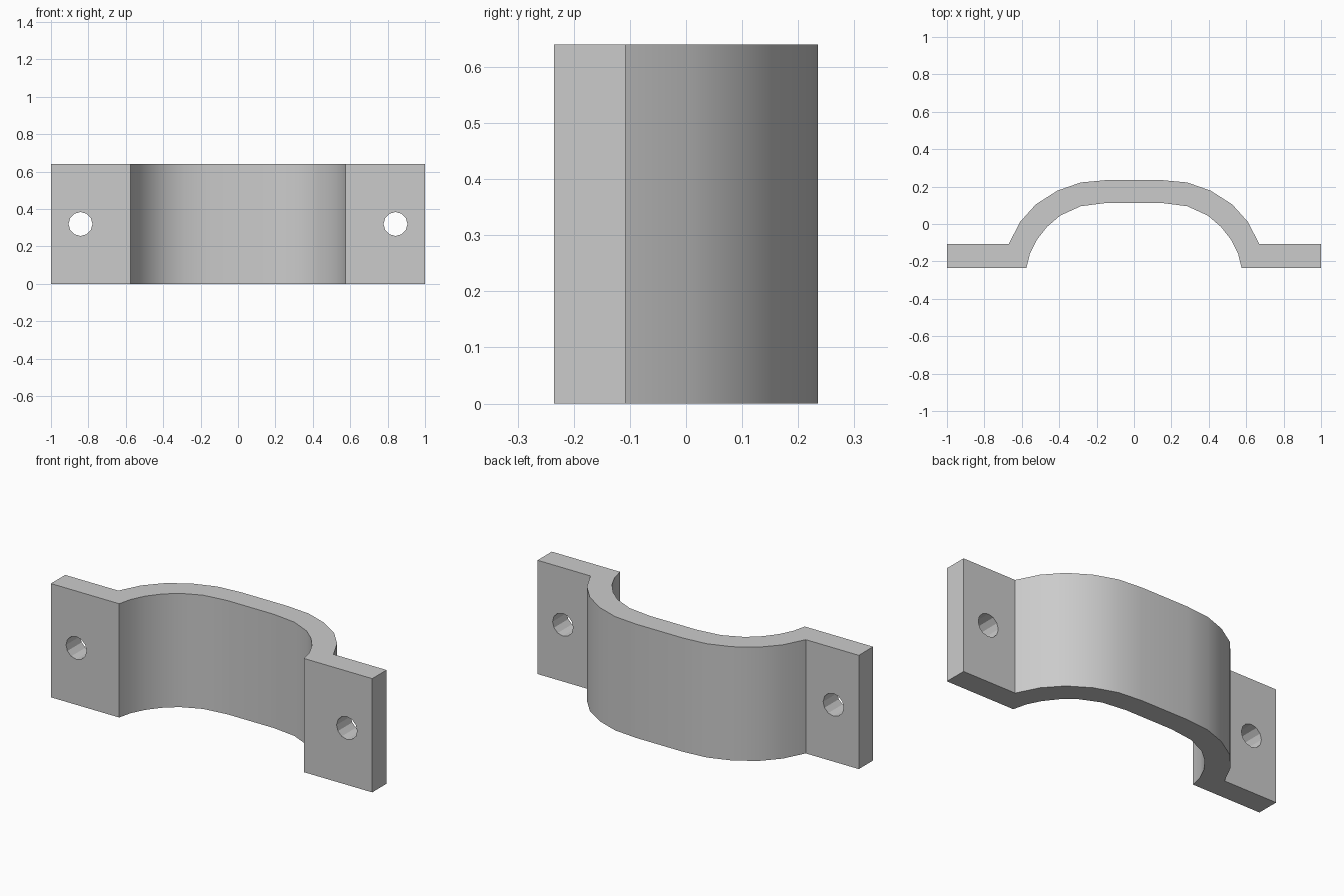
import bpy, bmesh, math

cube = bpy.data.objects.get("Cube")
if cube:
    bpy.data.objects.remove(cube, do_unlink=True)

HEIGHT = 0.64

# Single plain grey
grey = bpy.data.materials.new("plain grey")
grey.use_nodes = True
colour = (0.6, 0.6, 0.6, 1)
grey.diffuse_color = colour
grey.node_tree.nodes["Principled BSDF"].inputs["Base Color"].default_value = colour

# Right half of the section: outer arch down to the flange, then back up the inner arch
outer = [(0.145, 0.235), (0.285, 0.222), (0.41, 0.178), (0.525, 0.105),
         (0.61, 0.01), (0.67, -0.108)]
flange = [(1, -0.108), (1, -0.235)]
inner = [(0.575, -0.235), (0.557, -0.16), (0.52, -0.085), (0.465, -0.015),
         (0.395, 0.045), (0.285, 0.095), (0.145, 0.113)]
half = outer + flange + inner
section = half + [(-x, y) for x, y in reversed(half)]

# Clamp body: section extruded upwards
bm = bmesh.new()
base = bm.faces.new([bm.verts.new((x, y, 0)) for x, y in section])
top = bmesh.ops.extrude_face_region(bm, geom=[base], use_keep_orig=True)["geom"]
bmesh.ops.translate(bm, vec=(0, 0, HEIGHT),
                    verts=[v for v in top if isinstance(v, bmesh.types.BMVert)])
bmesh.ops.recalc_face_normals(bm, faces=bm.faces)
mesh = bpy.data.meshes.new("clamp_bracket")
bm.to_mesh(mesh)
bm.free()
mesh.materials.append(grey)
clamp = bpy.data.objects.new("clamp_bracket", mesh)
bpy.context.collection.objects.link(clamp)

# Bolt holes through both flanges
for side, name in ((1, "left"), (-1, "right")):
    bpy.ops.mesh.primitive_cylinder_add(vertices=12, radius=0.064, depth=0.4,
                                        location=(side * 0.842, -0.17, HEIGHT / 2),
                                        rotation=(math.pi / 2, 0, 0))
    cutter = bpy.context.object
    cutter.name = name + "_hole_cutter"
    cutter.data.materials.append(grey)
    cut = clamp.modifiers.new(name + "_hole", "BOOLEAN")
    cut.operation = "DIFFERENCE"
    cut.solver = "EXACT"
    cut.object = cutter
    bpy.ops.object.select_all(action="DESELECT")
    clamp.select_set(True)
    bpy.context.view_layer.objects.active = clamp
    bpy.ops.object.modifier_apply(modifier=cut.name)
    bpy.data.objects.remove(cutter, do_unlink=True)

# Smooth arch, crisp corners and holes
bpy.ops.object.shade_smooth_by_angle(angle=math.radians(25))
